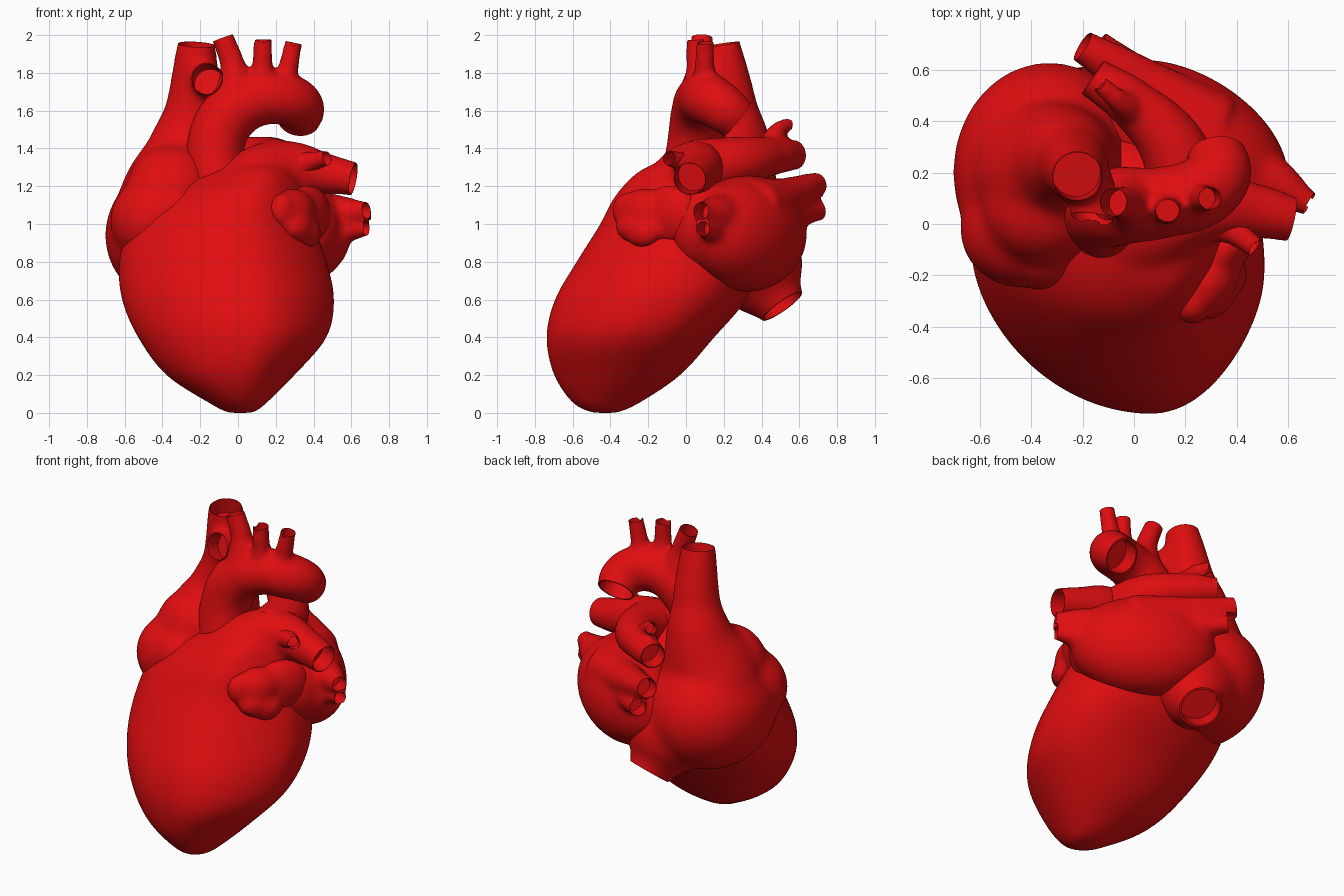
import bpy
import bmesh
import math
from mathutils import Matrix, Vector

default_cube = bpy.data.objects.get("Cube")
if default_cube:
    bpy.data.objects.remove(default_cube, do_unlink=True)

scene = bpy.context.scene
RED = (0.74, 0.004, 0.005, 1.0)
red = bpy.data.materials.new("heart_red")
red.use_nodes = True
red.diffuse_color = RED
red.node_tree.nodes["Principled BSDF"].inputs["Base Color"].default_value = RED


def link(name, mesh):
    ob = bpy.data.objects.new(name, mesh)
    scene.collection.objects.link(ob)
    return ob


def evaluated_mesh(ob):
    graph = bpy.context.evaluated_depsgraph_get()
    return bpy.data.meshes.new_from_object(ob.evaluated_get(graph))


def loft(bm, rings):
    """Skin a list of equally long point rings and cap both ends."""
    rows = [[bm.verts.new(p) for p in ring] for ring in rings]
    n = len(rows[0])
    for a, b in zip(rows, rows[1:]):
        for i in range(n):
            j = (i + 1) % n
            bm.faces.new((a[i], a[j], b[j], b[i]))
    bm.faces.new(list(reversed(rows[0])))
    bm.faces.new(rows[-1])


def circle(n=32):
    return [(math.cos(i * math.tau / n), math.sin(i * math.tau / n)) for i in range(n)]


def egg(c, s):
    """Bend a unit circle point: blunt behind, pointed and shifted left in front."""
    if s > 0:
        return c, s ** 0.72
    return c - 0.2 * s * (1 - abs(c)), -(-s) ** 1.3


def refine(rows, steps=6):
    """Smooth spline through rows of numbers."""
    rows = [Vector(r) for r in rows]
    result = []
    for i in range(len(rows) - 1):
        a, b = rows[i], rows[i + 1]
        before, after = rows[max(i - 1, 0)], rows[min(i + 2, len(rows) - 1)]
        for k in range(steps):
            t = k / steps
            start = (b - before) * (t * (1 - t) ** 2 / 2)
            stop = (after - a) * (t * t * (1 - t) / 2)
            ease = t * t * (3 - 2 * t)
            result.append(a * (1 - ease) + b * ease + start - stop)
    return result + [rows[-1]]


def ellipsoid(bm, centre, radii, turn=0):
    matrix = (Matrix.Translation(centre) @ Matrix.Rotation(math.radians(turn), 4, "Z")
              @ Matrix.Diagonal((*radii, 1)))
    bmesh.ops.create_uvsphere(bm, u_segments=40, v_segments=24, radius=1, matrix=matrix)


def vessel(bm, plugs, *points):
    """Tapering tube through (x, y, z, radius) points; its last end is cut open."""
    end, before = Vector(points[-1][:3]), Vector(points[-2][:3])
    radius = points[-1][3]
    direction = (end - before).normalized()
    path = list(points) + [(*(end + direction * 0.04), radius)]

    curve = bpy.data.curves.new("path", "CURVE")
    curve.dimensions = "3D"
    curve.bevel_depth = 1
    curve.bevel_resolution = 6
    curve.use_fill_caps = True
    spline = curve.splines.new("BEZIER")
    spline.bezier_points.add(len(path) - 1)
    for knot, p in zip(spline.bezier_points, path):
        knot.co = p[:3]
        knot.radius = p[3]
        knot.handle_left_type = knot.handle_right_type = "AUTO"
    ob = link("path", curve)
    mesh = evaluated_mesh(ob)
    bm.from_mesh(mesh)
    bpy.data.objects.remove(ob, do_unlink=True)
    bpy.data.meshes.remove(mesh)

    # Stepped plug: trims the end flat and bores the hollow
    spin = direction.to_track_quat("Z", "Y")
    steps = ((-0.1, 0.9), (0, 0.9), (0, 1.35), (0.08, 1.35))
    cutter = bmesh.new()
    loft(cutter, [[end + spin @ Vector((c * radius * k, s * radius * k, h))
                   for c, s in circle()] for h, k in steps])
    bmesh.ops.recalc_face_normals(cutter, faces=cutter.faces)
    plug_mesh = bpy.data.meshes.new("plug")
    cutter.to_mesh(plug_mesh)
    cutter.free()
    plug = link("plug", plug_mesh)
    plug.hide_render = True
    plugs.append(plug)


def finish(name, bm, plugs, smoothing):
    """Fuse the shapes into one soft skin, then open the vessel ends."""
    bmesh.ops.recalc_face_normals(bm, faces=bm.faces)
    mesh = bpy.data.meshes.new(name)
    bm.to_mesh(mesh)
    bm.free()
    ob = link(name, mesh)
    fuse = ob.modifiers.new("fuse", "REMESH")
    fuse.mode = "VOXEL"
    fuse.voxel_size = 0.016
    soften = ob.modifiers.new("soften", "SMOOTH")
    soften.factor = 0.5
    soften.iterations = smoothing
    for plug in plugs:
        bore = ob.modifiers.new("bore", "BOOLEAN")
        bore.operation = "DIFFERENCE"
        bore.solver = "EXACT"
        bore.object = plug
    result = evaluated_mesh(ob)
    ob.modifiers.clear()
    ob.data = result
    for plug in plugs:
        bpy.data.objects.remove(plug, do_unlink=True)
    result.materials.clear()
    result.materials.append(red)
    bpy.ops.object.select_all(action="DESELECT")
    ob.select_set(True)
    bpy.context.view_layer.objects.active = ob
    bpy.ops.object.shade_smooth_by_angle(angle=math.radians(45))


# Ventricles: slices (height, x range, y range); the pulmonary trunk grows out of them
slices = (
    (0.0, -0.06, 0.09, -0.5, -0.36), (0.05, -0.15, 0.15, -0.6, -0.25),
    (0.2, -0.38, 0.3, -0.7, -0.03), (0.4, -0.53, 0.47, -0.74, 0.15),
    (0.6, -0.615, 0.51, -0.695, 0.32), (0.8, -0.63, 0.47, -0.58, 0.4),
    (1.0, -0.57, 0.4, -0.455, 0.4), (1.15, -0.4, 0.36, -0.375, 0.34),
    (1.28, -0.16, 0.3, -0.25, 0.25), (1.34, -0.02, 0.22, -0.1, 0.1))
body, holes = bmesh.new(), []
outline = [egg(c, s) for c, s in circle(64)]
loft(body, [[((a + b + (b - a) * c) / 2, (f + g + (g - f) * s) / 2, z)
             for c, s in outline] for z, a, b, f, g in refine(slices)])
vessel(body, holes, (-0.02, -0.1, 1.1, 0.19), (0.11, 0.0, 1.25, 0.17), (0.26, 0.06, 1.3, 0.145),
       (0.47, 0.05, 1.265, 0.11), (0.61, 0.02, 1.24, 0.092))
finish("ventricles", body, holes, 32)

# Right atrium with both caval veins
body, holes = bmesh.new(), []
ellipsoid(body, (-0.33, 0.2, 0.94), (0.375, 0.43, 0.37))
ellipsoid(body, (-0.42, -0.01, 1.02), (0.26, 0.24, 0.25), 15)
ellipsoid(body, (-0.35, 0.06, 1.19), (0.24, 0.22, 0.23))
ellipsoid(body, (-0.35, -0.08, 1.07), (0.19, 0.18, 0.17))
ellipsoid(body, (-0.15, 0.36, 0.79), (0.28, 0.26, 0.25))
vessel(body, holes, (-0.33, 0.2, 1.0, 0.36), (-0.31, 0.21, 1.2, 0.3), (-0.27, 0.25, 1.42, 0.205),
       (-0.24, 0.235, 1.62, 0.145), (-0.22, 0.185, 1.95, 0.105))
vessel(body, holes, (-0.22, 0.2, 1.6, 0.09), (-0.15, 0.12, 1.74, 0.09), (-0.165, 0.02, 1.77, 0.09))
vessel(body, holes, (-0.22, 0.28, 0.95, 0.3), (-0.13, 0.4, 0.72, 0.24), (-0.09, 0.51, 0.565, 0.13))
finish("right_atrium", body, holes, 45)

# Left atrium with four pulmonary veins
body, holes = bmesh.new(), []
ellipsoid(body, (0.2, 0.32, 0.95), (0.44, 0.265, 0.31), -31)
ellipsoid(body, (0.36, 0.14, 0.98), (0.19, 0.23, 0.24))
vessel(body, holes, (0.3, 0.36, 1.08, 0.16), (0.03, 0.55, 1.15, 0.1), (-0.2, 0.69, 1.21, 0.066))
vessel(body, holes, (0.2, 0.42, 1.0, 0.15), (0.02, 0.57, 1.05, 0.08), (-0.14, 0.7, 1.07, 0.056))
vessel(body, holes, (0.36, 0.22, 1.02, 0.18), (0.52, 0.17, 1.05, 0.11), (0.68, 0.08, 1.07, 0.05))
vessel(body, holes, (0.4, 0.2, 0.96, 0.14), (0.55, 0.15, 0.97, 0.08), (0.68, 0.09, 0.975, 0.042))
finish("left_atrium", body, holes, 18)

# Left auricle: a cluster of soft lobes lying on the ventricle
body = bmesh.new()
for centre, radii in (
        ((0.29, -0.22, 1.06), (0.11, 0.15, 0.13)), ((0.24, -0.31, 1.07), (0.07, 0.09, 0.1)),
        ((0.31, -0.28, 0.98), (0.08, 0.1, 0.08)), ((0.37, -0.23, 0.95), (0.06, 0.1, 0.08)),
        ((0.37, -0.08, 1.05), (0.09, 0.18, 0.16))):
    ellipsoid(body, centre, radii, -35)
finish("left_auricle", body, [], 22)

# Pulmonary artery branches
body, holes = bmesh.new(), []
vessel(body, holes, (0.2, 0.04, 1.29, 0.16), (0.16, 0.28, 1.33, 0.135), (-0.01, 0.47, 1.36, 0.1),
       (-0.16, 0.57, 1.365, 0.08))
vessel(body, holes, (0.3, 0.02, 1.3, 0.09), (0.39, -0.03, 1.33, 0.055), (0.47, -0.09, 1.35, 0.042))
vessel(body, holes, (0.0, 0.44, 1.38, 0.08), (-0.06, 0.48, 1.49, 0.045), (-0.14, 0.55, 1.53, 0.036))
finish("pulmonary_branches", body, holes, 10)

# Aorta: rising root, arch and three upward branches
body, holes = bmesh.new(), []
vessel(body, holes, (-0.1, 0.02, 1.18, 0.17), (-0.12, 0.05, 1.4, 0.155), (-0.05, 0.07, 1.57, 0.155),
       (0.12, 0.085, 1.66, 0.14), (0.27, 0.13, 1.655, 0.14), (0.33, 0.2, 1.61, 0.13),
       (0.32, 0.27, 1.555, 0.115))
vessel(body, holes, (0.0, 0.075, 1.66, 0.13), (-0.03, 0.08, 1.85, 0.066), (-0.08, 0.085, 1.985, 0.06))
vessel(body, holes, (0.12, 0.08, 1.68, 0.1), (0.13, 0.055, 1.84, 0.054), (0.13, 0.05, 1.975, 0.05))
vessel(body, holes, (0.23, 0.11, 1.66, 0.1), (0.265, 0.1, 1.82, 0.055), (0.295, 0.1, 1.96, 0.048))
finish("aorta", body, holes, 14)
